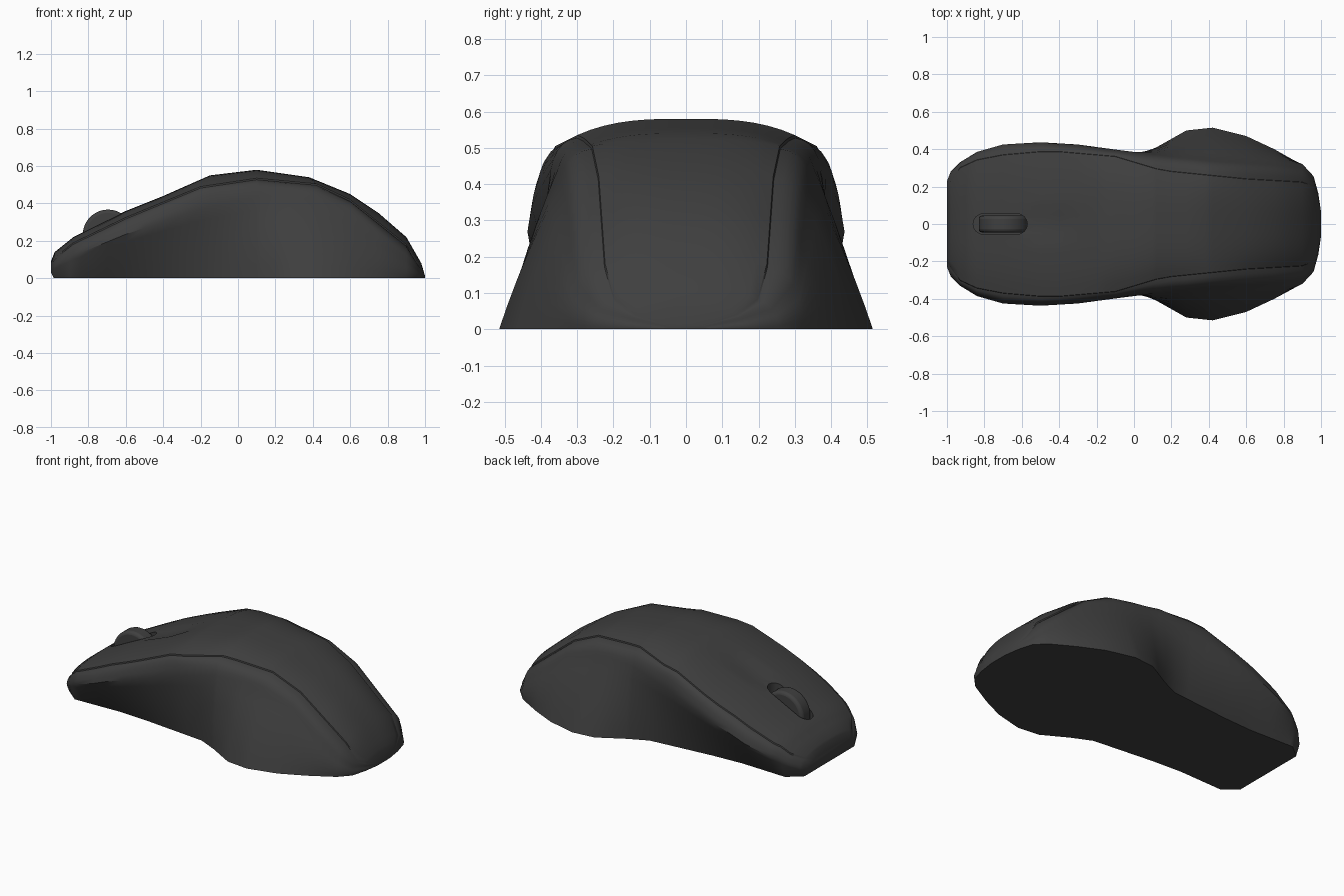
import bpy, bmesh, math

old = bpy.data.objects.get("Cube")
if old:
    bpy.data.objects.remove(old, do_unlink=True)


def material(name, rgb):
    m = bpy.data.materials.new(name)
    m.use_nodes = True
    m.diffuse_color = (*rgb, 1)
    m.node_tree.nodes["Principled BSDF"].inputs["Base Color"].default_value = (*rgb, 1)
    return m


charcoal = material("charcoal plastic", (.05, .05, .05))


def add_object(name, bm, mat):
    bmesh.ops.recalc_face_normals(bm, faces=bm.faces)
    mesh = bpy.data.meshes.new(name)
    bm.to_mesh(mesh)
    bm.free()
    mesh.materials.append(mat)
    obj = bpy.data.objects.new(name, mesh)
    bpy.context.collection.objects.link(obj)
    return obj


def activate(obj):
    bpy.ops.object.select_all(action='DESELECT')
    obj.select_set(True)
    bpy.context.view_layer.objects.active = obj


def smooth(obj, angle):
    activate(obj)
    bpy.ops.object.shade_smooth_by_angle(angle=math.radians(angle))


# Guide curves along the length, nose to tail
spine = [(-1, .09), (-.98, .14), (-.88, .22), (-.6, .36), (-.4, .44), (-.15, .55), (.1, .58),
         (.38, .54), (.6, .45), (.75, .35), (.9, .22), (.98, .08), (1, .012)]
crease_y = [(-1, .2), (-.93, .3), (-.8, .36), (-.45, .39), (-.1, .36), (.15, .285),
            (.6, .24), (.95, .22), (.985, .14), (1, .04)]
crease_z = [(-1, .08), (-.98, .11), (-.88, .19), (-.6, .325), (-.2, .49), (.1, .535), (.42, .505),
            (.6, .42), (.9, .18), (.98, .05), (1, .01)]
edge_y = [(-1, .23), (-.98, .28), (-.93, .33), (-.84, .385), (-.7, .425), (-.5, .437), (-.3, .425),
          (-.1, .398), (.2, .36), (.9, .305), (.96, .24), (.985, .15), (1, .05)]
edge_z = [(-1, .05), (-.88, .12), (-.6, .235), (-.2, .37), (.1, .44), (.3, .44),
          (.6, .35), (.9, .1), (.98, .025), (1, .006)]
base_y = [(-1, .22), (-.98, .25), (-.9, .315), (-.6, .305), (-.4, .316), (0, .355), (.12, .41),
          (.28, .5), (.42, .515), (.6, .47), (.75, .4), (.9, .315), (.96, .25), (.985, .16), (1, .06)]
base_z = [(-1, .03), (-.985, 0), (1, 0)]


def at(keys, x):
    for (x0, v0), (x1, v1) in zip(keys, keys[1:]):
        if x <= x1:
            return v0 + (v1 - v0) * (x - x0) / (x1 - x0)
    return keys[-1][1]


def bezier(a, b, c, t):
    return tuple((1 - t) ** 2 * p + 2 * t * (1 - t) * q + t * t * r for p, q, r in zip(a, b, c))


def half_section(x):
    h, yc, zc, ye, ze, yb, zb = (at(k, x) for k in
                                 (spine, crease_y, crease_z, edge_y, edge_z, base_y, base_z))
    pts = []
    # Crowned top, with a shallow finger channel behind the wheel
    for i in range(9):
        t = i / 8
        dip = .012 if i < 2 and -.56 < x < -.3 else 0
        pts.append((yc * t, h - (h - zc) * t ** 3 - dip))
    # Small step under the top shell, then the rounded shoulder
    start = (yc + .002, zc - min(.008, (zc - ze) * .2))
    corner = (ye * .8 + yc * .2, zc * .85 + ze * .15)
    pts += [bezier(start, corner, (ye, ze), i / 5) for i in range(6)]
    # Flared side wall
    mid = ((ye + yb) / 2 + (.02 if yb > ye else .005), (ze + zb) / 2)
    pts += [bezier((ye, ze), mid, (yb, zb), i / 6) for i in range(1, 7)]
    return pts


# Body: mirrored sections lofted along x, capped at the ends and underneath
stations = sorted({x for keys in (spine, edge_y, base_y, crease_z, base_z) for x, _ in keys})
bm = bmesh.new()
rings = []
for x in stations:
    half = half_section(x)
    ring = [(-y, z) for y, z in reversed(half[1:])] + half
    rings.append([bm.verts.new((x, y, z)) for y, z in ring])
for a, b in zip(rings, rings[1:]):
    for i in range(len(a)):
        j = (i + 1) % len(a)
        bm.faces.new((a[i], a[j], b[j], b[i]))
bm.faces.new(rings[0])
bm.faces.new(rings[-1])
body = add_object("mouse_body", bm, charcoal)

# Wheel slot: capsule outline cut into the body
SLOT_X, SLOT_HALF, SLOT_R = -.715, .09, .055
bm = bmesh.new()
outline = []
for side in (1, -1):
    for i in range(9):
        a = math.pi * (i / 8 - .5)
        outline.append((SLOT_X + side * (SLOT_HALF + SLOT_R * math.cos(a)),
                        side * SLOT_R * math.sin(a)))
cap = bm.faces.new([bm.verts.new((x, y, .1)) for x, y in outline])
grown = bmesh.ops.extrude_face_region(bm, geom=[cap])["geom"]
bmesh.ops.translate(bm, vec=(0, 0, .5), verts=[g for g in grown if isinstance(g, bmesh.types.BMVert)])
cutter = add_object("slot_cutter", bm, charcoal)
cutter.hide_render = True
cut = body.modifiers.new("wheel slot", 'BOOLEAN')
cut.operation = 'DIFFERENCE'
cut.solver = 'EXACT'
cut.object = cutter
activate(body)
bpy.ops.object.modifier_apply(modifier=cut.name)
bpy.data.objects.remove(cutter, do_unlink=True)
smooth(body, 35)

# Scroll wheel with rounded rims
bpy.ops.mesh.primitive_cylinder_add(vertices=40, radius=.135, depth=.09,
                                    location=(-.695, 0, .232), rotation=(math.pi / 2, 0, 0))
wheel = bpy.context.object
wheel.name = "scroll_wheel"
wheel.data.materials.append(charcoal)
rim = wheel.modifiers.new("rounded rim", 'BEVEL')
rim.width = .018
rim.segments = 3
smooth(wheel, 40)
